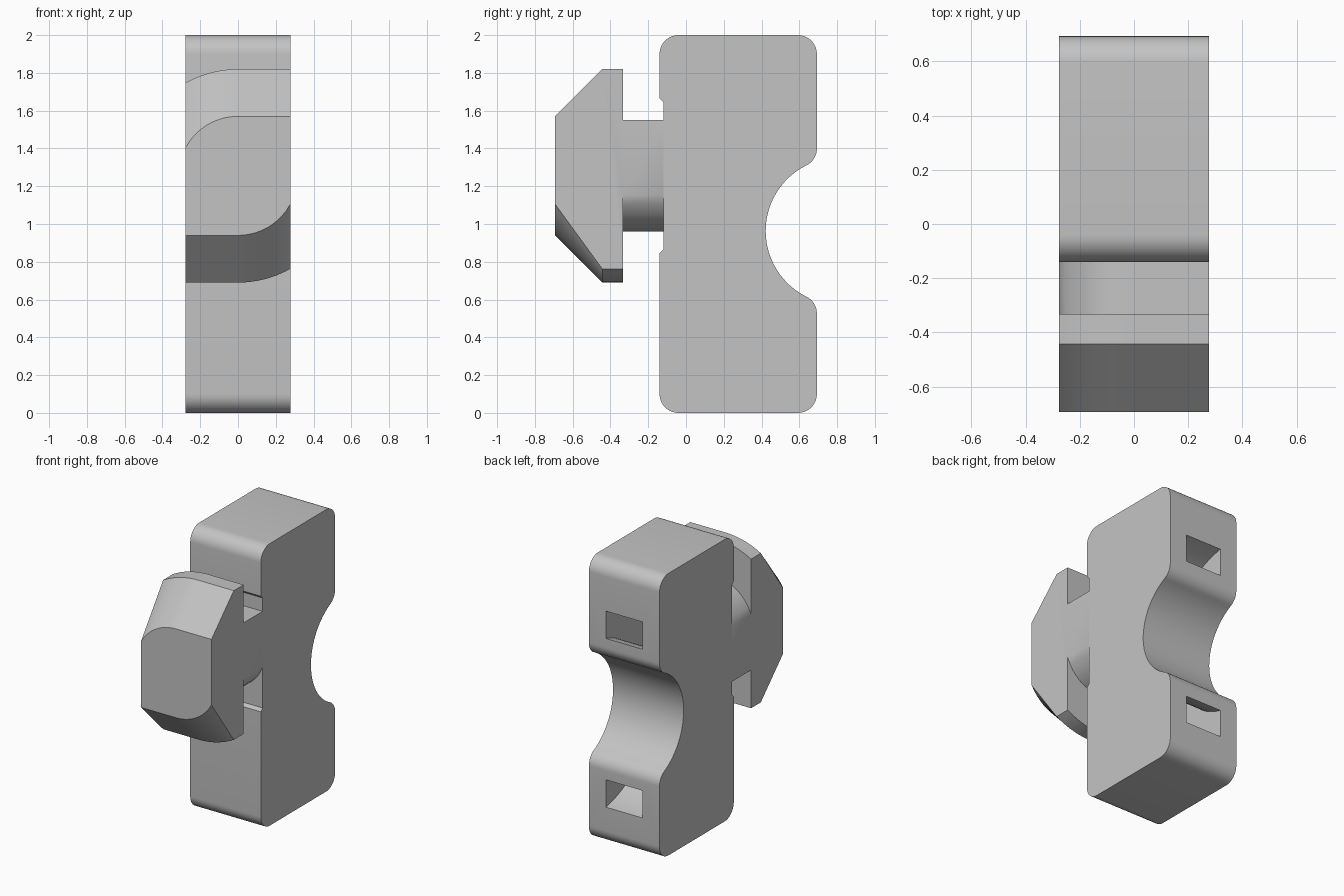
import bpy, bmesh
from math import sin, cos, radians, sqrt, atan2, degrees

cube = bpy.data.objects.get("Cube")
if cube:
    bpy.data.objects.remove(cube)

HALF = 0.277            # half width of the whole part
BORE = (0.81, 0.963)    # centre of the round saddle (y, z)
HEAD_Z = 1.255          # height of the twist-in head axis

grey = bpy.data.materials.new("plain grey")
grey.use_nodes = True
colour = (0.55, 0.55, 0.55, 1)
grey.diffuse_color = colour
grey.node_tree.nodes["Principled BSDF"].inputs["Base Color"].default_value = colour


def finish(bm, name):
    bmesh.ops.recalc_face_normals(bm, faces=bm.faces)
    mesh = bpy.data.meshes.new(name)
    bm.to_mesh(mesh)
    bm.free()
    obj = bpy.data.objects.new(name, mesh)
    mesh.materials.append(grey)
    bpy.context.collection.objects.link(obj)
    return obj


def arc(centre, r, a0, a1, n):
    steps = [radians(a0 + (a1 - a0) * i / n) for i in range(n + 1)]
    return [(centre[0] + r * cos(a), centre[1] + r * sin(a)) for a in steps]


def extrude(name, outline, half):
    """Extrude a (y, z) outline along x, centred."""
    bm = bmesh.new()
    face = bm.faces.new([bm.verts.new((-half, y, z)) for y, z in outline])
    new = bmesh.ops.extrude_face_region(bm, geom=[face])["geom"]
    verts = [v for v in new if isinstance(v, bmesh.types.BMVert)]
    bmesh.ops.translate(bm, verts=verts, vec=(2 * half, 0, 0))
    return finish(bm, name)


def smooth(obj):
    bpy.ops.object.select_all(action='DESELECT')
    obj.select_set(True)
    bpy.context.view_layer.objects.active = obj
    bpy.ops.object.shade_smooth_by_angle(angle=radians(30))


# Body: rounded block with a saddle in the back and a shallow front recess
front, back, r = -0.14, 0.693, 0.1
saddle_r = 0.388
dy = back - r - BORE[0]
dz = sqrt((saddle_r + r) ** 2 - dy ** 2)
tip = degrees(atan2(dz, dy))      # angle where the lip meets the saddle
outline = arc((front + r, r), r, 180, 270, 10)
outline += arc((back - r, r), r, 270, 360, 10)
outline += arc((back - r, BORE[1] - dz), r, 0, 180 - tip, 8)
outline += arc(BORE, saddle_r, 360 - tip, tip, 40)[1:-1]
outline += arc((back - r, BORE[1] + dz), r, tip - 180, 0, 8)
outline += arc((back - r, 2 - r), r, 0, 90, 10)
outline += arc((front + r, 2 - r), r, 90, 180, 10)
outline += [(front, HEAD_Z + 0.41), (front + 0.02, HEAD_Z + 0.39),
            (front + 0.02, HEAD_Z - 0.39), (front, HEAD_Z - 0.41)]
body = extrude("body", outline, HALF)

# Curved strap channel that loops around the saddle
channel = arc(BORE, 0.515, 60, 300, 48) + arc(BORE, 0.705, 300, 60, 48)
cutter = extrude("strap_channel_cutter", channel, 0.143)
cutter.hide_render = True
cut = body.modifiers.new("strap channel", 'BOOLEAN')
cut.operation = 'DIFFERENCE'
cut.solver = 'EXACT'
cut.object = cutter
bpy.context.view_layer.objects.active = body
bpy.ops.object.modifier_apply(modifier=cut.name)
bpy.data.objects.remove(cutter)
smooth(body)


# Neck and head: two opposite corners are turned round, the others stay square
def section(h, n=24):
    xs = [-HALF + 2 * HALF * i / n for i in range(n + 1)]
    top = [(x, HEAD_Z + sqrt(h * h - min(x, 0) ** 2)) for x in xs]
    bottom = [(x, HEAD_Z - sqrt(h * h - max(x, 0) ** 2)) for x in reversed(xs)]
    return top + bottom


bm = bmesh.new()
profile = [(-0.12, 0.295), (-0.333, 0.295), (-0.333, 0.565), (-0.443, 0.565), (-0.693, 0.315)]
rings = [[bm.verts.new((x, y, z)) for x, z in section(h)] for y, h in profile]
for a, b in zip(rings, rings[1:]):
    for i in range(len(a)):
        j = (i + 1) % len(a)
        bm.faces.new((a[i], a[j], b[j], b[i]))
bm.faces.new(rings[-1])
# Drop the collapsed side strips at the flat step behind the head
bm.normal_update()
bmesh.ops.dissolve_degenerate(bm, dist=0.0001, edges=bm.edges)
head = finish(bm, "locking_head_and_neck")
smooth(head)
